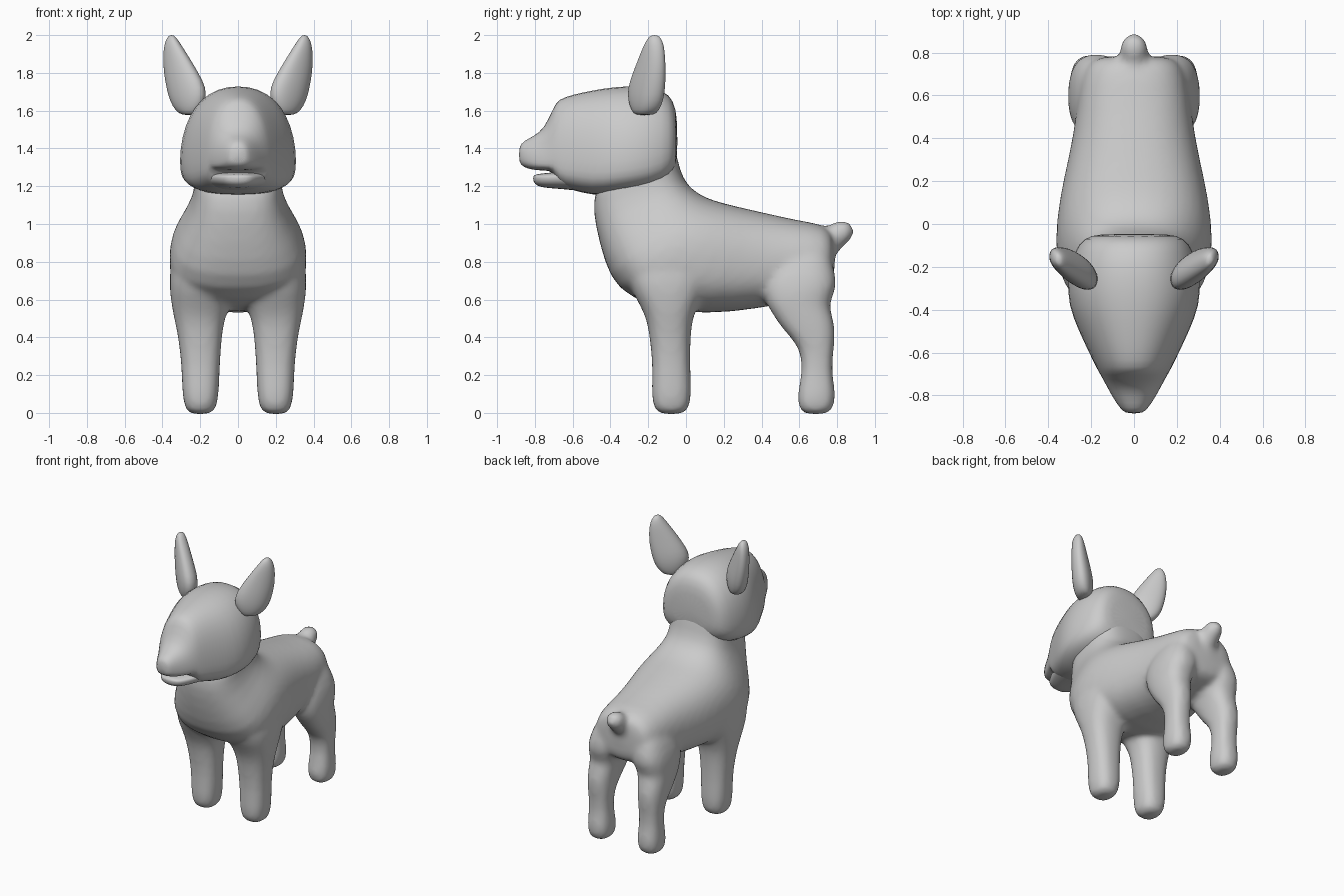
import bpy, bmesh, math
from mathutils import Vector as V


def ring(center, side, up, down, n=2.4, n_low=None, count=20):
    """Superellipse cross-section with separate reach and squareness above and below."""
    pts = []
    for i in range(count):
        a = 2 * math.pi * (i + 0.5) / count
        c, s = math.cos(a), math.sin(a)
        e = n if s > 0 else (n_low or n)
        u = math.copysign(abs(c) ** (2 / e), c)
        v = abs(s) ** (2 / e)
        pts.append(center + side * u + (up if s > 0 else down) * v)
    return pts


def loft(bm, rings):
    rows = [[bm.verts.new(p) for p in r] for r in rings]
    k = len(rows[0])
    faces = []
    for a, b in zip(rows, rows[1:]):
        for i in range(k):
            j = (i + 1) % k
            faces.append(bm.faces.new((a[i], a[j], b[j], b[i])))
    faces.append(bm.faces.new(rows[0][::-1]))
    faces.append(bm.faces.new(rows[-1]))
    bmesh.ops.recalc_face_normals(bm, faces=faces)


def trunk_ring(top, bottom, w, t=0.45, n=2.4, n_low=None):
    """Cross-section between a top and a bottom (y, z) point, widest at fraction t."""
    T, B = V((0, *top)), V((0, *bottom))
    c = B.lerp(T, t)
    return ring(c, V((w, 0, 0)), T - c, B - c, n, n_low)


def leg_ring(z, x0, x1, y0, y1, s):
    c = V((s * (x0 + x1) / 2, (y0 + y1) / 2, z))
    d = V((0, (y1 - y0) / 2, 0))
    return ring(c, V(((x1 - x0) / 2, 0, 0)), d, -d, 2.5)


def finish(name, bm, level=1):
    me = bpy.data.meshes.new(name)
    bm.to_mesh(me)
    bm.free()
    for p in me.polygons:
        p.use_smooth = True
    ob = bpy.data.objects.new(name, me)
    bpy.context.collection.objects.link(ob)
    m = ob.modifiers.new("round", 'SUBSURF')
    m.levels = m.render_levels = level
    return ob


# Trunk: neck, chest, belly, rump
bm = bmesh.new()
trunk = [
    ((-0.065, 1.48), (-0.44, 1.27), 0.24, 0.6, 3),
    ((-0.045, 1.34), (-0.50, 1.14), 0.225, 0.6, 3),
    ((-0.01, 1.225), (-0.485, 1.00), 0.24, 0.5, 2.8),
    ((0.06, 1.165), (-0.435, 0.80), 0.32, 0.42, 2.5),
    ((0.14, 1.13), (-0.37, 0.65), 0.37, 0.40, 2.4, 2.6),
    ((0.22, 1.11), (-0.18, 0.555), 0.37, 0.40, 2.4, 2.6),
    ((0.32, 1.085), (0.10, 0.515), 0.335, 0.42),
    ((0.45, 1.055), (0.38, 0.55), 0.285, 0.45),
    ((0.60, 1.02), (0.60, 0.59), 0.265, 0.45),
    ((0.74, 1.0), (0.74, 0.62), 0.235, 0.45),
    ((0.79, 0.94), (0.79, 0.67), 0.17, 0.5),
]
loft(bm, [trunk_ring(*s) for s in trunk])

# Legs, both sides
front = [(-.01, .14, .26, -.145, -.01), (0.03, .11, .285, -.175, .02),
         (0.11, .10, .297, -.185, .032), (0.25, .095, .30, -.177, .022),
         (0.40, .085, .317, -.193, .025), (0.50, .07, .34, -.21, .035),
         (0.58, .035, .355, -.25, .07), (0.68, .02, .367, -.31, .12),
         (0.80, .04, .36, -.32, .17), (0.94, .06, .28, -.25, .15)]
hind = [(-.01, .15, .26, .62, .755), (0.03, .12, .285, .592, .785),
        (0.11, .115, .29, .588, .795), (0.22, .13, .28, .617, .77),
        (0.35, .12, .29, .605, .785), (0.44, .11, .30, .51, .793),
        (0.52, .095, .305, .46, .775), (0.58, .075, .308, .42, .755),
        (0.67, .05, .312, .40, .81), (0.78, .04, .285, .42, .78),
        (0.92, .05, .21, .50, .74)]
for s in (1, -1):
    for leg in (front, hind):
        loft(bm, [leg_ring(*r, s) for r in leg])

# Stubby tail
tail = []
for y, z, r in [(.70, .86, .10), (.76, .91, .078), (.80, .94, .068),
                (.835, .965, .064), (.865, .98, .048), (.88, .987, .022)]:
    d = V((0, -0.5, 0.86)) * r
    tail.append(ring(V((0, y, z)), V((r, 0, 0)), d, -d, 2))
loft(bm, tail)

# Fuse trunk, legs and tail into one soft skin
body = finish("body_with_legs_and_tail", bm)
m = body.modifiers.new("fuse", 'REMESH')
m.mode = 'VOXEL'
m.voxel_size = 0.017
m.use_smooth_shade = True
m = body.modifiers.new("blend", 'SMOOTH')
m.factor, m.iterations = 0.5, 10

# Head with tapering muzzle: y, bottom, top, half width, widest fraction
bm = bmesh.new()
skull = [(-.045, 1.33, 1.56, .17, .4), (-.065, 1.26, 1.66, .235, .35),
         (-.12, 1.20, 1.715, .28, .3), (-.25, 1.17, 1.738, .315, .27),
         (-.38, 1.155, 1.732, .31, .26), (-.50, 1.15, 1.712, .26, .26),
         (-.60, 1.18, 1.69, .212, .27), (-.675, 1.195, 1.665, .175, .25),
         (-.70, 1.28, 1.625, .16, .15), (-.75, 1.283, 1.505, .132, .18),
         (-.81, 1.285, 1.465, .10, .28), (-.86, 1.30, 1.44, .065, .4),
         (-.885, 1.325, 1.41, .04, .5)]
loft(bm, [trunk_ring((y, t), (y, b), w, f, 2.25, 2.8) for y, b, t, w, f in skull])
finish("head", bm)

# Lower jaw, leaving the mouth slit open
bm = bmesh.new()
jaw = [(-.45, 1.165, 1.30, .20), (-.57, 1.175, 1.29, .185), (-.66, 1.185, 1.278, .15),
       (-.74, 1.19, 1.27, .112), (-.79, 1.20, 1.265, .08), (-.81, 1.225, 1.255, .045)]
loft(bm, [trunk_ring((y, t), (y, b), w, 0.7, 2.4) for y, b, t, w in jaw])
finish("lower_jaw", bm)

# Ears: thick leaves angled outward and back
bm = bmesh.new()
ears = [(1.575, .22, .295, .045), (1.60, .195, .33, .06), (1.65, .172, .36, .073),
        (1.72, .168, .378, .075), (1.80, .21, .392, .066), (1.88, .258, .396, .056),
        (1.95, .303, .39, .046), (1.985, .326, .375, .032), (2.0, .342, .362, .015)]
rows = []
for z, x0, x1, th in ears:
    x, h = (x0 + x1) / 2, (x1 - x0) / 2
    d = V((-0.25, 0.95, 0)) * th
    rows.append(ring(V((x, -.25 + (x - .2) * .55, z)), V((h, h * .64, 0)), d, -d, 2.2))
loft(bm, rows)
ear = finish("ears", bm)
ear.modifiers.new("other_side", 'MIRROR')
